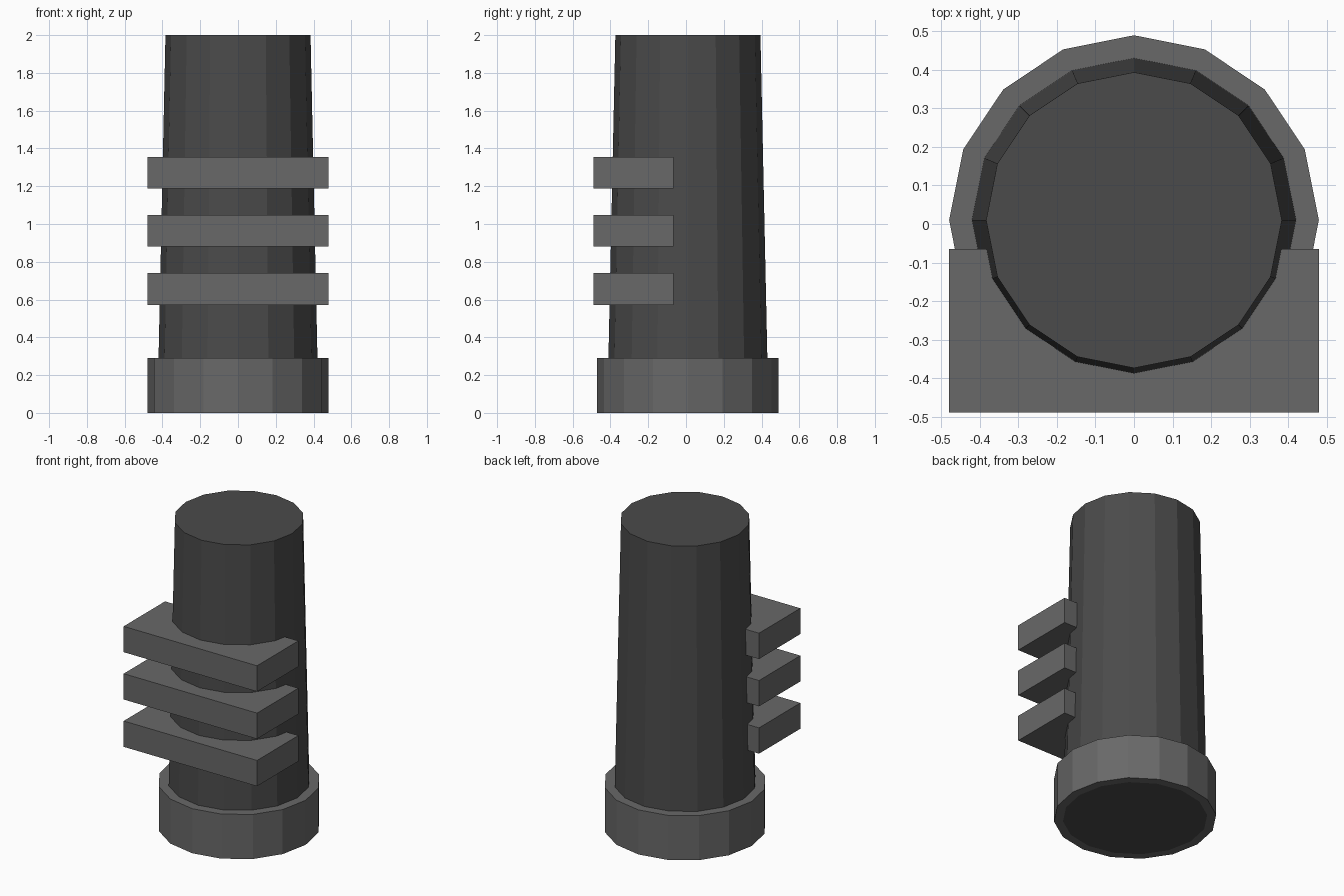
import bpy
from math import sin, cos, tau

if "Cube" in bpy.data.objects:
    bpy.data.objects.remove(bpy.data.objects["Cube"])

SIDES = 16
CENTRE_Y = 0.01


def material(name, value):
    m = bpy.data.materials.new(name)
    m.diffuse_color = (value, value, value, 1)
    m.use_nodes = True
    m.node_tree.nodes["Principled BSDF"].inputs["Base Color"].default_value = m.diffuse_color
    return m


def add_mesh(name, verts, faces, mat):
    me = bpy.data.meshes.new(name)
    me.from_pydata(verts, [], faces)
    me.materials.append(mat)
    ob = bpy.data.objects.new(name, me)
    bpy.context.collection.objects.link(ob)
    return ob


def ring(r, z):
    return [(r * cos(tau * i / SIDES), CENTRE_Y + r * sin(tau * i / SIDES), z)
            for i in range(SIDES)]


def bridge(a, b):
    # quads between ring number a and ring number b
    n = SIDES
    return [(a * n + i, a * n + (i + 1) % n, b * n + (i + 1) % n, b * n + i)
            for i in range(n)]


dark = material("dark_grey", 0.07)
mid = material("mid_grey", 0.14)

# Tapered barrel
add_mesh("barrel", ring(0.427, 0) + ring(0.384, 2),
         bridge(0, 1) + [tuple(reversed(range(SIDES))),
                         tuple(range(SIDES, 2 * SIDES))], dark)

# Collar around the foot of the barrel
add_mesh("base_collar",
         ring(0.48, 0) + ring(0.48, 0.29) + ring(0.42, 0.29) + ring(0.427, 0),
         bridge(0, 1) + bridge(1, 2) + bridge(2, 3) + bridge(3, 0), mid)

# Three front ribs
for k in range(3):
    bpy.ops.mesh.primitive_cube_add(size=1, location=(0, -0.2775, 0.656 + 0.308 * k))
    rib = bpy.context.object
    rib.name = f"front_rib_{k + 1}"
    rib.scale = (0.96, 0.425, 0.168)
    rib.data.materials.append(mid)
